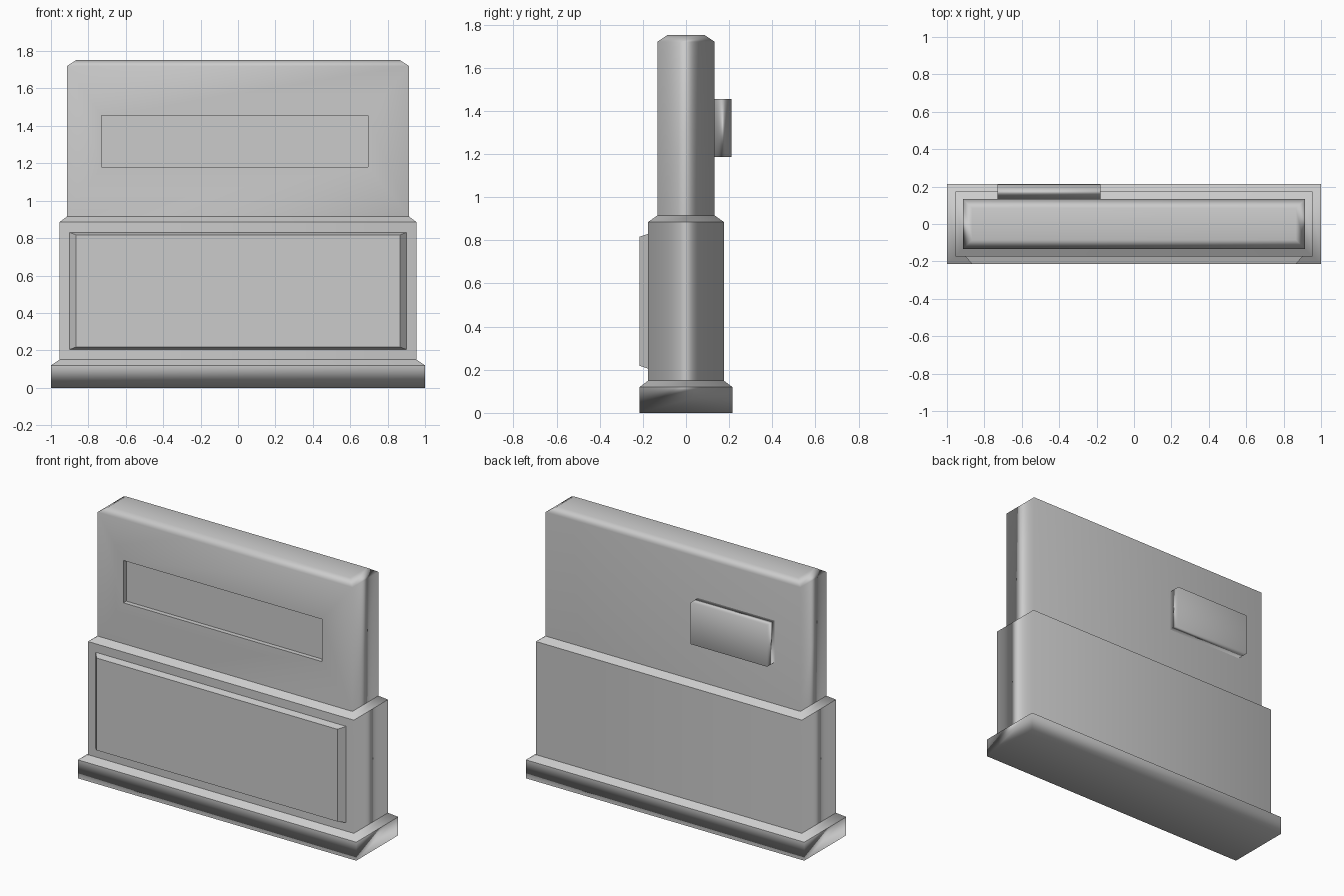
import bpy, bmesh
from mathutils import Vector

cube = bpy.data.objects.get("Cube")
if cube:
    bpy.data.objects.remove(cube, do_unlink=True)

stone = bpy.data.materials.new("plain grey")
stone.use_nodes = True
stone.diffuse_color = (0.6, 0.6, 0.6, 1)
stone.node_tree.nodes["Principled BSDF"].inputs["Base Color"].default_value = stone.diffuse_color


def ring(bm, x0, x1, y0, y1, z):
    return [bm.verts.new(p) for p in ((x0, y0, z), (x1, y0, z), (x1, y1, z), (x0, y1, z))]


def loft(bm, rings):
    """Skin a stack of four-cornered rings and cap both ends."""
    for a, b in zip(rings, rings[1:]):
        for i in range(4):
            j = (i + 1) % 4
            bm.faces.new((a[i], a[j], b[j], b[i]))
    bm.faces.new(rings[0][::-1])
    bm.faces.new(rings[-1])
    bmesh.ops.recalc_face_normals(bm, faces=bm.faces)


def finish(bm, name, is_sharp):
    for f in bm.faces:
        f.smooth = True
    for e in bm.edges:
        e.smooth = not is_sharp(e)
    mesh = bpy.data.meshes.new(name)
    bm.to_mesh(mesh)
    bm.free()
    obj = bpy.data.objects.new(name, mesh)
    bpy.context.collection.objects.link(obj)
    mesh.materials.append(stone)
    mod = obj.modifiers.new("weighted normals", "WEIGHTED_NORMAL")
    mod.keep_sharp = True
    return obj


# Stepped slab: half width, half depth, height
STEPS = [(1, 0.215, 0), (1, 0.215, 0.12), (0.955, 0.175, 0.15), (0.955, 0.175, 0.885),
         (0.915, 0.133, 0.915), (0.915, 0.133, 1.72), (0.865, 0.085, 1.752)]
bm = bmesh.new()
loft(bm, [ring(bm, -x, x, -y, y, z) for x, y, z in STEPS])

# Shallow recess in the upper front face
front = min((f for f in bm.faces if f.normal.y < -0.99),
            key=lambda f: -f.calc_center_median().z)
bmesh.ops.inset_region(bm, faces=[front], thickness=0.05)
mid = front.calc_center_median()
for v in front.verts:
    v.co.x = -0.73 if v.co.x < mid.x else 0.695
    v.co.z = 1.18 if v.co.z < mid.z else 1.455
floor = bmesh.ops.extrude_discrete_faces(bm, faces=[front])["faces"][0]
bmesh.ops.translate(bm, verts=floor.verts, vec=Vector((0, 0.03, 0)))
recess_rim = set(floor.edges)
for f in floor.edges[0].link_faces:
    f.normal_update()
bm.normal_update()


def slab_sharp(e):
    a, b = (v.co for v in e.verts)
    in_recess = all(abs(v.co.x) < 0.74 for v in e.verts)
    level = abs(a.z - b.z) < 0.001
    return in_recess or (level and 0.1 < a.z < 1.7)


finish(bm, "stepped_slab", slab_sharp)

# Chamfered panel on the lower front
bm = bmesh.new()
back = ring(bm, -0.9, 0.9, 0.205, 0.83, 0)
face = ring(bm, -0.865, 0.865, 0.218, 0.817, 0.04)
loft(bm, [back, face])
for v in bm.verts:
    v.co = Vector((v.co.x, -0.175 - v.co.z, v.co.y))
bmesh.ops.recalc_face_normals(bm, faces=bm.faces)
finish(bm, "front_panel", lambda e: True)

# Small box on the upper back
bm = bmesh.new()
loft(bm, [ring(bm, -0.73, -0.18, 0.13, 0.21, z) for z in (1.185, 1.455)])
finish(bm, "back_box", lambda e: False)
